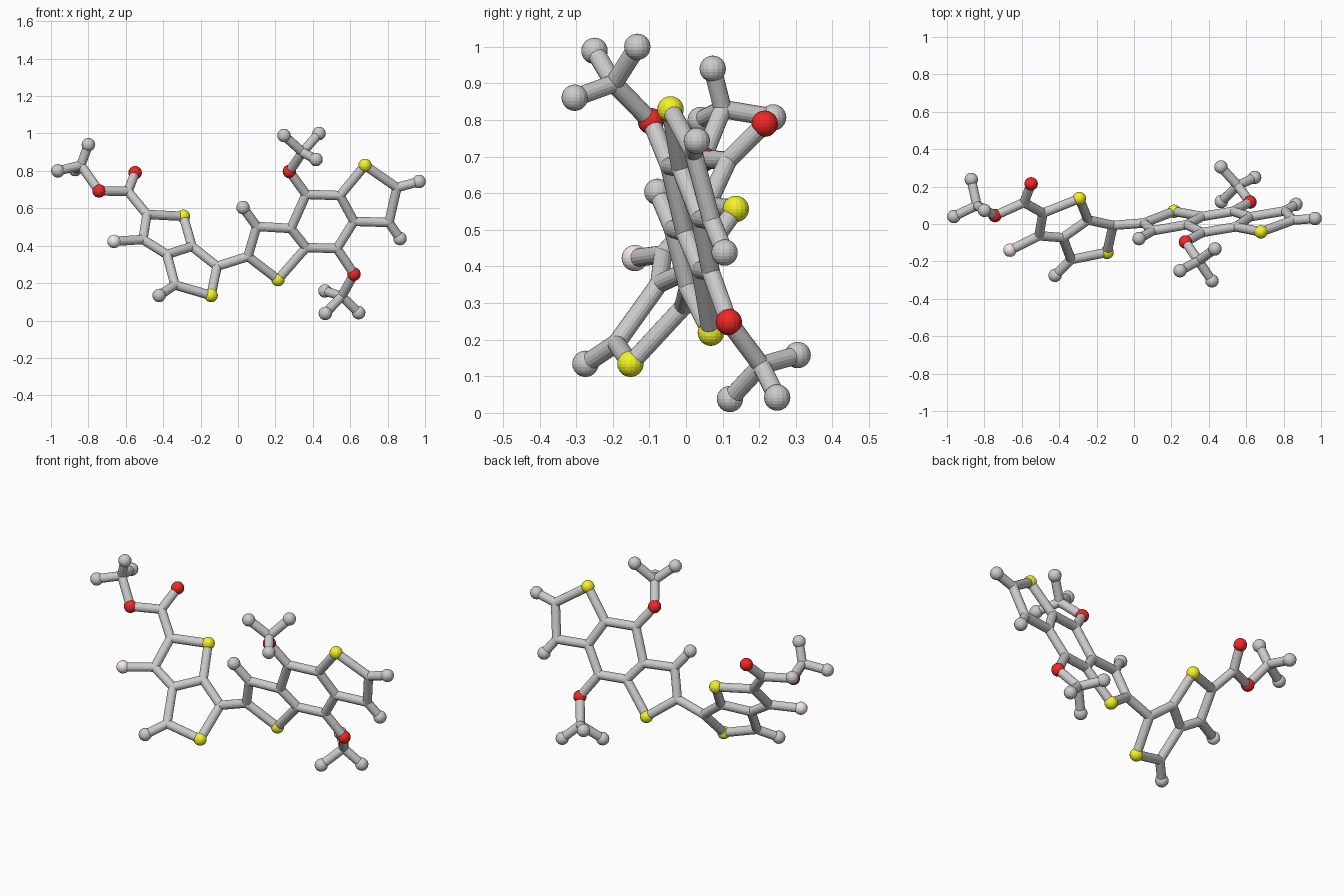
import bpy, bmesh
from mathutils import Vector, Matrix

if "Cube" in bpy.data.objects:
    bpy.data.objects.remove(bpy.data.objects["Cube"])

BALL, ROD, SIDES = 0.036, 0.025, 16


# The two fused ring systems are flat: y follows from x and z
def left_plane(x, z):
    return (x, -0.200 + 0.442 * x + 0.835 * z, z)


def right_plane(x, z):
    return (x, 0.100 + 0.159 * x - 0.302 * z, z)


left = {"a": (-.487, .567), "S1": (-.292, .557), "b": (-.508, .433), "F": (-.663, .423),
        "c": (-.38, .353), "d": (-.246, .396), "e": (-.337, .19), "E": (-.422, .134),
        "S2": (-.144, .134), "f": (-.112, .29)}
right = {"g": (.053, .342), "S3": (.214, .219), "h": (.10, .503), "H": (.027, .604),
         "j": (.283, .492), "k": (.364, .39), "l": (.364, .674), "m": (.545, .668),
         "n": (.62, .53), "o": (.529, .385), "S4": (.679, .829), "p": (.85, .711),
         "P": (.968, .743), "q": (.807, .524), "Q": (.866, .438)}
# Side groups that leave the ring planes
side = {"u": (-.588, .115, .69), "O2": (-.55, .215, .79), "O1": (-.743, .045, .693),
        "v": (-.84, .10, .83), "V1": (-.963, .04, .80), "V2": (-.80, .073, .94),
        "V3": (-.87, .238, .807),
        "O3": (.275, -.096, .797), "w": (.345, -.197, .90), "W1": (.246, -.25, .989),
        "W2": (.433, -.133, 1.0), "W3": (.417, -.304, .861),
        "O4": (.62, .117, .248), "t": (.555, .205, .13), "T1": (.465, .305, .158),
        "T2": (.467, .12, .038), "T3": (.645, .249, .042)}

pos = {k: Vector(left_plane(*v)) for k, v in left.items()}
pos.update({k: Vector(right_plane(*v)) for k, v in right.items()})
pos.update({k: Vector(v) for k, v in side.items()})

# Chains of bonded atoms
chains = ["a S1 d c b a", "b F", "c e S2 f d", "e E", "a u O2", "u O1 v V1", "V2 v V3",
          "f g S3 k j h g", "h H", "j l m n o k", "m S4 p q n", "p P", "q Q",
          "l O3 w W1", "W2 w W3", "o O4 t T1", "T2 t T3"]


def new_object(name, bm, color=None):
    me = bpy.data.meshes.new(name)
    bm.to_mesh(me)
    bm.free()
    if color:
        mat = bpy.data.materials.new(name + "_color")
        mat.diffuse_color = color
        mat.use_nodes = True
        mat.node_tree.nodes["Principled BSDF"].inputs["Base Color"].default_value = mat.diffuse_color
        me.materials.append(mat)
    ob = bpy.data.objects.new(name, me)
    bpy.context.collection.objects.link(ob)
    return ob


def add_ball(bm, at, r):
    bmesh.ops.create_uvsphere(bm, u_segments=SIDES, v_segments=12, radius=r,
                              matrix=Matrix.Translation(at))


def add_rod(bm, p, q):
    d = q - p
    rot = d.to_track_quat('Z', 'Y').to_matrix().to_4x4()
    bmesh.ops.create_cone(bm, segments=SIDES, radius1=ROD, radius2=ROD, depth=d.length,
                          cap_ends=True, matrix=Matrix.Translation((p + q) / 2) @ rot)


# Bond rods with rounded joints at the inner carbons
bm = bmesh.new()
for chain in chains:
    names = chain.split()
    for s, t in zip(names, names[1:]):
        add_rod(bm, pos[s], pos[t])
for k, p in pos.items():
    if k.islower():
        add_ball(bm, p, ROD * 1.02)
new_object("bond_rods", bm)

# Atom balls, one object per kind
kinds = {"sulfur_balls": ("S", (0.9, 0.9, 0.02, 1)), "oxygen_balls": ("O", (0.9, 0.02, 0.02, 1)),
         "fluorine_ball": ("F", (0.93, 0.8, 0.83, 1)), "end_balls": ("EHPQVWT", None)}
for name, (letters, color) in kinds.items():
    bm = bmesh.new()
    for k, p in pos.items():
        if k[0] in letters:
            add_ball(bm, p, BALL)
    new_object(name, bm, color)
